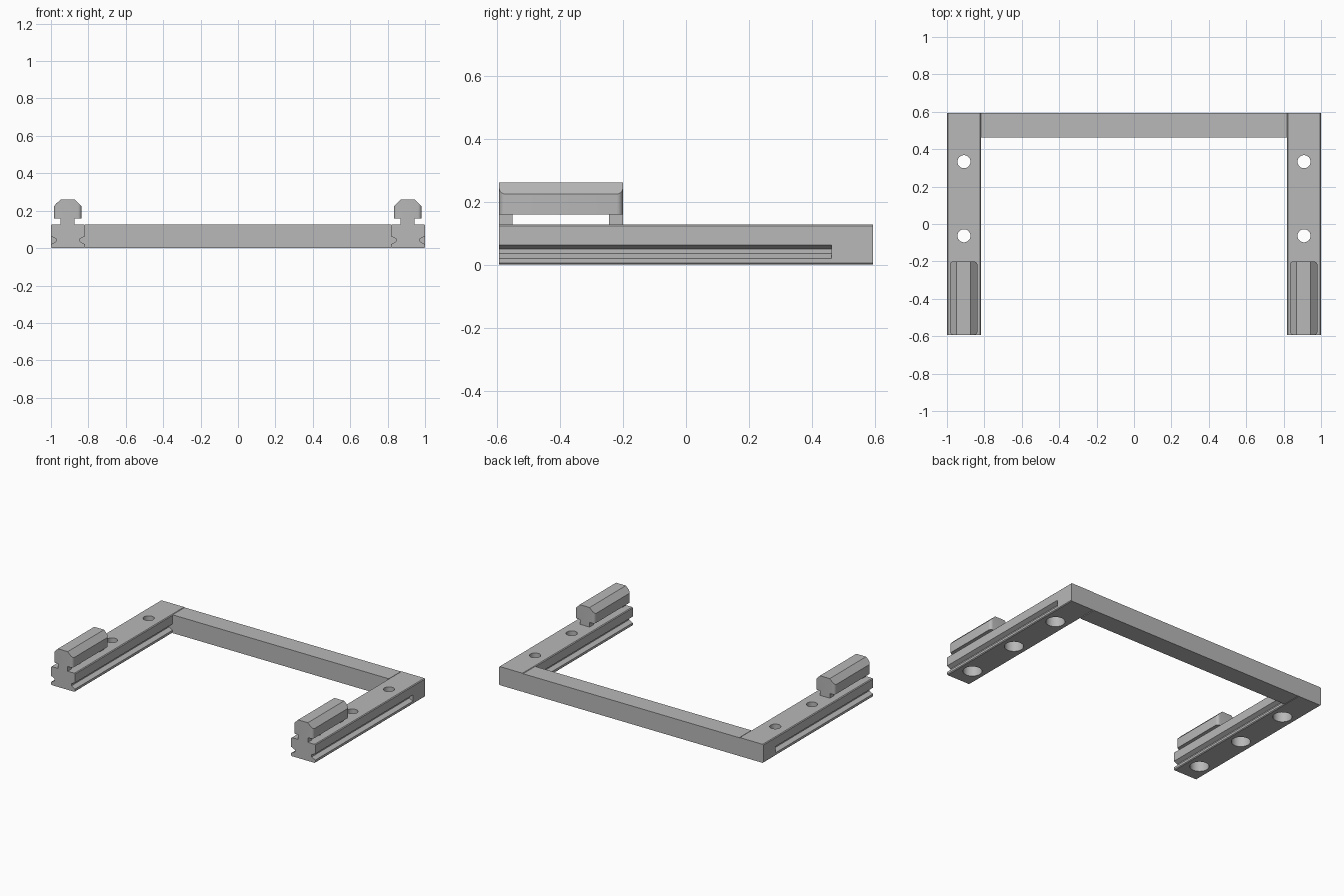
import bpy, bmesh
from mathutils import Vector

cube = bpy.data.objects.get("Cube")
if cube:
    bpy.data.objects.remove(cube, do_unlink=True)

gray = bpy.data.materials.new("machined gray")
gray.use_nodes = True
gray.diffuse_color = (0.48, 0.48, 0.48, 1)
gray.node_tree.nodes["Principled BSDF"].inputs["Base Color"].default_value = (0.48, 0.48, 0.48, 1)

RAIL_X, HALF_W, HEIGHT = 0.909, 0.091, 0.127
FRONT, BACK, BAR_FRONT = -0.593, 0.593, 0.462


def finish(bm, name):
    bmesh.ops.recalc_face_normals(bm, faces=bm.faces)
    mesh = bpy.data.meshes.new(name)
    bm.to_mesh(mesh)
    bm.free()
    mesh.materials.append(gray)
    obj = bpy.data.objects.new(name, mesh)
    bpy.context.collection.objects.link(obj)
    return obj


def prism(name, profile, y0, y1):
    """Extrude an (x, z) profile along y."""
    bm = bmesh.new()
    face = bm.faces.new([bm.verts.new((x, y0, z)) for x, z in profile])
    ext = bmesh.ops.extrude_face_region(bm, geom=[face])
    verts = [v for v in ext["geom"] if isinstance(v, bmesh.types.BMVert)]
    bmesh.ops.translate(bm, verts=verts, vec=(0, y1 - y0, 0))
    return finish(bm, name)


def block_mesh(x0, x1, y0, y1, z0, z1, radius=0):
    """Box with optionally rounded vertical edges."""
    bm = bmesh.new()
    bmesh.ops.create_cube(bm, size=1)
    bmesh.ops.scale(bm, verts=bm.verts, vec=(x1 - x0, y1 - y0, z1 - z0))
    bmesh.ops.translate(bm, verts=bm.verts, vec=((x0 + x1) / 2, (y0 + y1) / 2, (z0 + z1) / 2))
    if radius:
        upright = [e for e in bm.edges if abs(e.verts[0].co.z - e.verts[1].co.z) > 0.01]
        bmesh.ops.bevel(bm, geom=upright, offset=radius, segments=5, profile=0.5, affect="EDGES")
    return bm


def cut(obj, cutter):
    mod = obj.modifiers.new("cut", "BOOLEAN")
    mod.operation = "DIFFERENCE"
    mod.solver = "EXACT"
    mod.object = cutter
    cutter.hide_render = True
    bpy.context.view_layer.objects.active = obj
    bpy.ops.object.modifier_apply(modifier=mod.name)
    bpy.data.objects.remove(cutter, do_unlink=True)


def cylinder(x, y, z0, z1, radius):
    bpy.ops.mesh.primitive_cylinder_add(vertices=32, radius=radius, depth=z1 - z0,
                                        location=(x, y, (z0 + z1) / 2))
    obj = bpy.context.object
    obj.data.materials.append(gray)
    return obj


def smooth(obj):
    bpy.ops.object.select_all(action="DESELECT")
    obj.select_set(True)
    bpy.context.view_layer.objects.active = obj
    bpy.ops.object.shade_smooth_by_angle(angle=0.5)


def build_side(side, label):
    cx = side * RAIL_X
    # Guide rail with slightly chamfered long edges
    c = 0.005
    half = [(HALF_W - c, 0), (HALF_W, c), (HALF_W, HEIGHT - c), (HALF_W - c, HEIGHT)]
    outline = [(cx + x, z) for x, z in half] + [(cx - x, z) for x, z in reversed(half)]
    rail = prism(label + "_rail", outline, FRONT, BACK)
    # Side grooves, open at the front and stopped at the cross bar
    for s in (-1, 1):
        groove = [(0.012, 0.063), (0, 0.063), (-0.027, 0.05),
                  (-0.027, 0.035), (0, 0.02), (0.012, 0.02)]
        points = [(cx + s * (HALF_W + x), z) for x, z in groove]
        cut(rail, prism("groove_cutter", points, FRONT - 0.05, BAR_FRONT))
    # Mounting holes, wide underneath and narrow on top
    for i in range(3):
        y = 0.333 - 0.396 * i
        cut(rail, cylinder(cx, y, -0.05, 0.069, 0.059))
        cut(rail, cylinder(cx, y, 0.03, 0.2, 0.035))
    smooth(rail)

    # Slider head: rounded end corners and sloped upper shoulders
    hx = cx - 0.002
    bm = block_mesh(hx - 0.074, hx + 0.074, FRONT, -0.2, 0.159, 0.261, 0.02)
    for s in (-1, 1):
        res = bmesh.ops.bisect_plane(
            bm, geom=bm.verts[:] + bm.edges[:] + bm.faces[:],
            plane_co=(hx + s * 0.074, 0, 0.224), plane_no=Vector((s, 0, 1)), clear_outer=True)
        rim = [e for e in res["geom_cut"] if isinstance(e, bmesh.types.BMEdge)]
        bmesh.ops.holes_fill(bm, edges=rim, sides=0)
    smooth(finish(bm, label + "_slider_head"))

    # Feet carrying the head at both ends
    for name, y0, y1 in (("front", FRONT, -0.55), ("back", -0.245, -0.2)):
        finish(block_mesh(hx - 0.037, hx + 0.037, y0, y1, HEIGHT - 0.001, 0.16),
               f"{label}_{name}_slider_foot")


build_side(1, "left")
build_side(-1, "right")

# Cross bar joining the rails at the back
inner = RAIL_X - HALF_W
finish(block_mesh(-inner, inner, BAR_FRONT, BACK, 0, HEIGHT - 0.002), "cross_bar")
